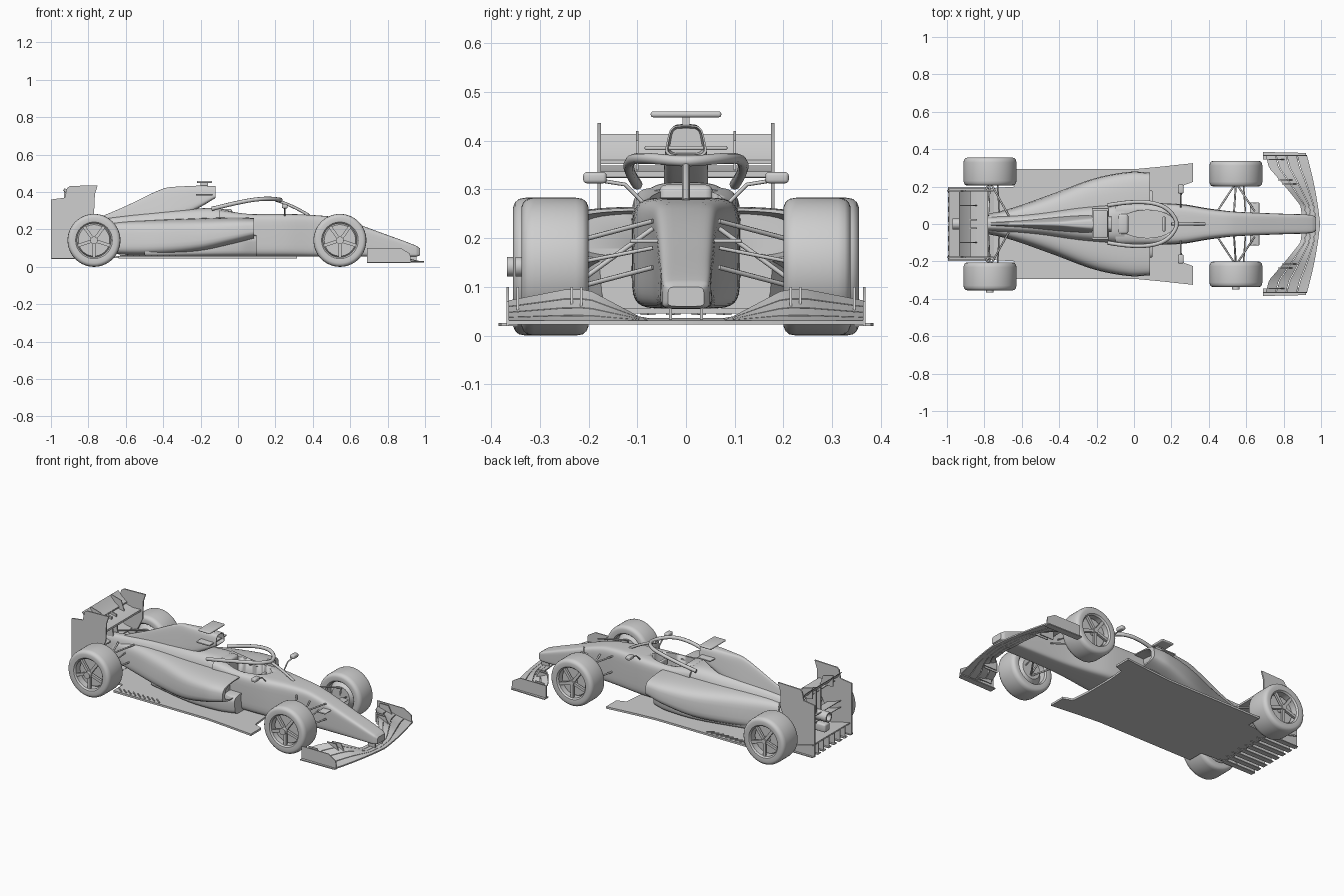
import bpy, bmesh, math
from math import radians, cos, sin, pi
from mathutils import Matrix, Vector

if "Cube" in bpy.data.objects:
    bpy.data.objects.remove(bpy.data.objects["Cube"], do_unlink=True)

grey = bpy.data.materials.new("light grey")
grey.use_nodes = True
grey.diffuse_color = (0.62, 0.62, 0.62, 1)
grey.node_tree.nodes["Principled BSDF"].inputs["Base Color"].default_value = grey.diffuse_color


def add_mesh(name, mesh, angle=35):
    mesh.materials.clear()
    mesh.materials.append(grey)
    mesh.shade_smooth()
    mesh.set_sharp_from_angle(angle=radians(angle))
    obj = bpy.data.objects.new(name, mesh)
    bpy.context.collection.objects.link(obj)
    return obj


def finish(name, bm):
    bmesh.ops.recalc_face_normals(bm, faces=bm.faces[:])
    mesh = bpy.data.meshes.new(name)
    bm.to_mesh(mesh)
    bm.free()
    return add_mesh(name, mesh)


def evaluated_mesh(obj):
    graph = bpy.context.evaluated_depsgraph_get()
    return bpy.data.meshes.new_from_object(obj.evaluated_get(graph))


def refine(stations, steps=5):
    """Smooth extra stations between the given ones, as functions of x."""
    def slope(i, k):
        a, b = stations[max(i - 1, 0)], stations[min(i + 1, len(stations) - 1)]
        return (b[k] - a[k]) / (b[0] - a[0])
    out = []
    for i in range(len(stations) - 1):
        p, q = stations[i], stations[i + 1]
        dx = q[0] - p[0]
        for j in range(steps):
            t = j / steps
            ease = t * t * (3 - 2 * t)
            row = [p[0] + dx * t]
            for k in range(1, len(p)):
                row.append(p[k] + (q[k] - p[k]) * ease
                           + dx * t * (1 - t) * ((1 - t) * slope(i, k) - t * slope(i + 1, k)))
            out.append(row)
    return out + [list(stations[-1])]


def loft(name, stations, power=4, inlet=0, count=40):
    """Body from (x, bottom half width, top half width, bottom z, top z)."""
    rows = [(r, 1) for r in refine(stations)]
    if inlet:
        front = list(rows[-1][0])
        rows += [(front, 0.9), ([front[0] - inlet] + front[1:], 0.8)]
    bm = bmesh.new()
    rings = []
    for (x, wb, wt, zb, zt), scale in rows:
        ring = []
        for i in range(count):
            a = 2 * pi * (i + 0.5) / count
            u = math.copysign(abs(cos(a)) ** (2 / power), cos(a)) * scale
            v = math.copysign(abs(sin(a)) ** (2 / power), sin(a)) * scale
            y = u * (wb + (wt - wb) * (v + 1) / 2)
            ring.append(bm.verts.new((x, y, (zb + zt) / 2 + v * (zt - zb) / 2)))
        rings.append(ring)
    for a, b in zip(rings, rings[1:]):
        for i in range(count):
            j = (i + 1) % count
            bm.faces.new((a[i], a[j], b[j], b[i]))
    bm.faces.new(rings[0])
    bm.faces.new(rings[-1])
    return finish(name, bm)


def plate(name, outline, axis, offset, thick):
    """Flat outline extruded along y (points x, z) or z (points x, y)."""
    bm = bmesh.new()
    if axis == "y":
        verts = [bm.verts.new((a, offset - thick / 2, b)) for a, b in outline]
        move = Vector((0, thick, 0))
    else:
        verts = [bm.verts.new((a, b, offset - thick / 2)) for a, b in outline]
        move = Vector((0, 0, thick))
    made = bmesh.ops.extrude_face_region(bm, geom=[bm.faces.new(verts)])
    bmesh.ops.translate(bm, verts=[g for g in made["geom"] if isinstance(g, bmesh.types.BMVert)], vec=move)
    return finish(name, bm)


def box(name, center, size, turn=None, bevel=0):
    bm = bmesh.new()
    spin = turn if turn else Matrix()
    bmesh.ops.create_cube(bm, size=1, matrix=Matrix.Translation(center) @ spin @ Matrix.Diagonal((*size, 1)))
    if bevel:
        bmesh.ops.bevel(bm, geom=bm.edges[:], offset=bevel, segments=3, affect="EDGES", profile=0.5)
    return finish(name, bm)


def tube(name, points, radius, curved=False):
    curve = bpy.data.curves.new(name, "CURVE")
    curve.dimensions = "3D"
    curve.bevel_depth, curve.bevel_resolution, curve.use_fill_caps = radius, 2, True
    spline = curve.splines.new("NURBS" if curved else "POLY")
    spline.points.add(len(points) - 1)
    for target, p in zip(spline.points, points):
        target.co = (*p, 1)
    if curved:
        spline.use_endpoint_u, spline.order_u = True, 4
    temp = bpy.data.objects.new(name + "_path", curve)
    bpy.context.collection.objects.link(temp)
    mesh = evaluated_mesh(temp)
    bpy.data.objects.remove(temp, do_unlink=True)
    return add_mesh(name, mesh, 50)


def lathe(name, center, profile, count=56, closed=False):
    """Spin (radius, y) points round the y axis."""
    bm = bmesh.new()
    verts = [bm.verts.new((r, y, 0)) for r, y in profile]
    pairs = list(zip(verts, verts[1:])) + ([(verts[-1], verts[0])] if closed else [])
    edges = [bm.edges.new(p) for p in pairs]
    bmesh.ops.spin(bm, geom=verts + edges, axis=(0, 1, 0), cent=(0, 0, 0), angle=2 * pi, steps=count)
    bmesh.ops.remove_doubles(bm, verts=bm.verts[:], dist=0.0001)
    bmesh.ops.translate(bm, verts=bm.verts[:], vec=center)
    return finish(name, bm)


# Main bodywork
nose = loft("chassis_and_nose", [
    (-0.1, 0.112, 0.112, 0.055, 0.305), (0.05, 0.112, 0.112, 0.055, 0.285), (0.25, 0.108, 0.104, 0.055, 0.283),
    (0.4, 0.084, 0.08, 0.055, 0.277), (0.54, 0.066, 0.066, 0.055, 0.26), (0.8, 0.055, 0.054, 0.055, 0.17),
    (0.95, 0.049, 0.047, 0.055, 0.114), (0.972, 0.038, 0.036, 0.06, 0.1)], 6)
cover = loft("engine_cover", [
    (-0.88, 0.04, 0.03, 0.12, 0.24), (-0.74, 0.055, 0.035, 0.1, 0.255), (-0.5, 0.1, 0.05, 0.08, 0.285),
    (-0.3, 0.115, 0.08, 0.08, 0.305), (-0.13, 0.115, 0.1, 0.08, 0.315), (-0.05, 0.115, 0.108, 0.08, 0.303)], 3.5)
pods = loft("sidepods", [
    (-0.85, 0.045, 0.03, 0.1, 0.2), (-0.67, 0.085, 0.07, 0.07, 0.235), (-0.45, 0.165, 0.14, 0.06, 0.25),
    (-0.21, 0.25, 0.235, 0.075, 0.26), (-0.02, 0.285, 0.27, 0.12, 0.265), (0.085, 0.28, 0.265, 0.15, 0.262)],
    4, inlet=0.06)
lower = loft("sidepod_undercut", [
    (-0.5, 0.13, 0.13, 0.05, 0.15), (-0.2, 0.2, 0.2, 0.05, 0.16), (0, 0.2, 0.21, 0.05, 0.17),
    (0.1, 0.17, 0.18, 0.05, 0.17)], 5)
loft("airbox_and_spine", [
    (-0.8, 0.02, 0.008, 0.18, 0.24), (-0.6, 0.03, 0.008, 0.2, 0.325), (-0.4, 0.045, 0.014, 0.25, 0.418),
    (-0.3, 0.05, 0.025, 0.27, 0.43), (-0.2, 0.05, 0.032, 0.32, 0.434), (-0.12, 0.046, 0.032, 0.368, 0.432)],
    4.5, inlet=0.05)

# Cockpit opening
bm = bmesh.new()
bmesh.ops.create_cone(bm, cap_ends=True, segments=40, radius1=1, radius2=1, depth=1,
                      matrix=Matrix.Translation((0.07, 0, 0.31)) @ Matrix.Diagonal((0.15, 0.074, 0.26, 1)))
cutter = finish("cockpit_cutter", bm)
cutter.hide_render = True
for part in (nose, cover, pods, lower):
    cut = part.modifiers.new("cockpit", "BOOLEAN")
    cut.operation, cut.solver, cut.object = "DIFFERENCE", "EXACT", cutter
    mesh = evaluated_mesh(part)
    part.modifiers.clear()
    part.data = mesh
bpy.data.objects.remove(cutter, do_unlink=True)
box("headrest", (-0.06, 0, 0.25), (0.06, 0.11, 0.12), bevel=0.015)
box("steering_wheel", (0.16, 0, 0.24), (0.015, 0.08, 0.04), bevel=0.005)

# Halo, camera and small winglets
arc = [(-0.14, 0.1, 0.31), (-0.04, 0.118, 0.335), (0.08, 0.122, 0.362), (0.18, 0.09, 0.366), (0.23, 0.02, 0.358)]
tube("halo_ring", arc + [(x, -y, z) for x, y, z in reversed(arc)], 0.011, True)
tube("halo_pillar", [(0.2, 0, 0.357), (0.28, 0, 0.335), (0.38, 0, 0.275)], 0.008, True)
box("camera_pod", (-0.18, 0, 0.454), (0.08, 0.145, 0.012), bevel=0.005)
box("camera_stalk", (-0.18, 0, 0.44), (0.04, 0.015, 0.03))
box("airbox_winglet", (-0.18, 0, 0.385), (0.09, 0.17, 0.008), bevel=0.003)
box("nose_camera_pod", (0.645, 0, 0.194), (0.05, 0.23, 0.009), bevel=0.004)

# Floor
half = [(-0.64, 0.293), (0, 0.293), (0.13, 0.305), (0.315, 0.325), (0.315, 0.225), (0.26, 0.205), (0.25, 0.1)]
plate("floor", half + [(x, -y) for x, y in reversed(half)], "z", 0.051, 0.012)
plate("rear_floor", [(-0.63, -0.2), (-0.63, 0.2), (-0.8, 0.19), (-0.8, -0.19)], "z", 0.052, 0.01)
box("diffuser_roof", (-0.87, 0, 0.085), (0.25, 0.38, 0.007), Matrix.Rotation(radians(14), 4, "Y"))
for i in range(8):
    y = -0.182 + i * 0.052
    plate("diffuser_fence", [(-0.99, 0.043), (-0.99, 0.11), (-0.76, 0.056), (-0.76, 0.043)], "y", y, 0.005)
    box("diffuser_foot", (-0.89, y, 0.045), (0.21, 0.03, 0.005))

# Exhaust and rear crash structure
lathe("exhaust", (0, 0, 0), [(0.022, 0), (0.03, 0), (0.03, -0.13), (0.022, -0.13)], 24, True).matrix_world = (
    Matrix.Translation((-0.97, 0, 0.21)) @ Matrix.Rotation(radians(90), 4, "Z"))
box("crash_structure", (-0.89, 0, 0.145), (0.14, 0.05, 0.05), bevel=0.01)

# Rear wing
def airfoil(x0, z0, x1, z1, thick):
    mid = ((x0 + x1) / 2, (z0 + z1) / 2 - thick)
    return [(x0, z0), mid, (x1, z1), (x1, z1 + 0.004), (mid[0], mid[1] + thick), (x0, z0 + thick)]

plate("rear_wing_main", airfoil(-0.78, 0.325, -0.89, 0.345, 0.012), "y", 0, 0.35)
plate("rear_wing_flap", airfoil(-0.875, 0.352, -0.935, 0.41, 0.008), "y", 0, 0.35)
for z in (0.16, 0.2):
    plate("beam_wing", airfoil(-0.84, z, -0.93, z + 0.035, 0.008), "y", 0, 0.35)

for s in (1, -1):
    plate("rear_endplate", [(-1, 0.043), (-1, 0.36), (-0.925, 0.37), (-0.915, 0.42), (-0.9, 0.432), (-0.75, 0.436),
                            (-0.765, 0.39), (-0.77, 0.28), (-0.81, 0.2), (-0.88, 0.045)], "y", s * 0.178, 0.008)
    plate("rear_wing_fin", [(-0.93, 0.35), (-0.93, 0.42), (-0.86, 0.4), (-0.84, 0.34)], "y", s * 0.1, 0.005)
    plate("rear_wing_pylon", [(-0.9, 0.14), (-0.9, 0.37), (-0.84, 0.35), (-0.82, 0.14)], "y", s * 0.022, 0.008)
    # Slots along the floor edge
    for i in range(9):
        box("floor_slot_fin", (-0.61 + i * 0.032, s * 0.268, 0.059), (0.045, 0.006, 0.008),
            Matrix.Rotation(s * radians(38), 4, "Z"))
    # Mirrors
    box("mirror", (0.25, s * 0.187, 0.324), (0.03, 0.048, 0.023), bevel=0.007)
    tube("mirror_stay", [(0.25, s * 0.09, 0.275), (0.25, s * 0.125, 0.31), (0.25, s * 0.175, 0.318)], 0.004)

    # Wheels with five spokes
    for end, wx, inner, outer in (("front", 0.545, 0.2, 0.338), ("rear", -0.77, 0.205, 0.355)):
        mid, h, r = s * (inner + outer) / 2, (outer - inner) / 2, 0.1415
        hub = (wx, mid, r)
        side = [(0.09, h - 0.012), (0.098, h - 0.003), (0.122, h), (0.132, h - 0.004), (0.139, h - 0.012), (r, h - 0.026)]
        lathe(end + "_tyre", hub, side + [(a, -b) for a, b in reversed(side)], closed=True)
        lathe(end + "_brake_drum", hub, [(0, 0.03), (0.084, 0.03), (0.09, 0.02), (0.09, -0.02), (0.06, -h + 0.015),
                                         (0, -h + 0.015)] if s > 0 else
              [(0, -0.03), (0.084, -0.03), (0.09, -0.02), (0.09, 0.02), (0.06, h - 0.015), (0, h - 0.015)])
        face = mid + s * (h - 0.018)
        lathe(end + "_wheel_nut", (wx, face, r), [(0, 0.012), (0.014, 0.012), (0.02, -0.01), (0.02, -0.03), (0, -0.03)], 24)
        for k in range(5):
            turn = Matrix.Rotation(radians(90 + 72 * k), 4, "Y")
            at = Vector((wx, face, r)) + turn @ Vector((0.052, 0, 0))
            box(end + "_spoke", at, (0.084, 0.014, 0.017), turn)
        # Wishbones, push rod and track rod
        body, y_hub = (0.068, s * (inner + 0.02)) if end == "front" else (0.045, s * (inner + 0.02))
        for dx in (-0.1, 0.1):
            tube(end + "_upper_arm", [(wx, y_hub, 0.195), (wx + dx, s * body, 0.235)], 0.005)
            tube(end + "_lower_arm", [(wx, y_hub, 0.1), (wx + dx, s * body, 0.14)], 0.005)
        tube(end + "_push_rod", [(wx, y_hub, 0.11), (wx - 0.01, s * body, 0.22)], 0.005)
        tube(end + "_track_rod", [(wx + 0.04, y_hub, 0.15), (wx + 0.05, s * body, 0.18)], 0.004)

    # Front wing endplates, fins and pylons
    plate("front_endplate", [(0.69, 0.025), (0.69, 0.1), (0.87, 0.1), (0.92, 0.07), (0.925, 0.02)], "y", s * 0.366, 0.006)
    plate("front_endplate_foot", [(0.69, s * 0.345), (0.69, s * 0.385), (0.92, s * 0.38), (0.92, s * 0.345)], "z", 0.023, 0.006)
    for y, x in ((0.215, 0.79), (0.235, 0.77), (0.345, 0.72)):
        plate("front_wing_fin", [(x, 0.04), (x, 0.1), (x + 0.06, 0.1), (x + 0.09, 0.04)], "y", s * y, 0.005)
    box("front_wing_pylon", (0.93, s * 0.032, 0.05), (0.05, 0.006, 0.05))

# Front wing elements, swept back and rising towards the tips
def wing_point(y, f):
    a = abs(y)
    lead = 0.995 - 0.1 * a - 0.25 * a * a
    chord = 0.095 + 0.13 * min(max(a - 0.1, 0) / 0.2, 1)
    lift = 0.005 + 0.06 * min(max(a - 0.09, 0) / 0.11, 1) - 0.02 * max(a - 0.25, 0) / 0.1
    return Vector((lead - chord * f, y, 0.023 + lift * f ** 1.3))

for k in range(4):
    bm = bmesh.new()
    previous = None
    for i in range(39):
        y = (i - 19) / 19 * 0.366
        low = [bm.verts.new(wing_point(y, f)) for f in (k / 4, k / 4 + 0.12, k / 4 + 0.23)]
        top = [bm.verts.new(v.co + Vector((0, 0, 0.008))) for v in reversed(low)]
        ring = low + top
        if previous:
            for a in range(6):
                b = (a + 1) % 6
                bm.faces.new((previous[a], previous[b], ring[b], ring[a]))
        if i in (0, 38):
            bm.faces.new(ring)
        previous = ring
    finish("front_wing_element", bm)
